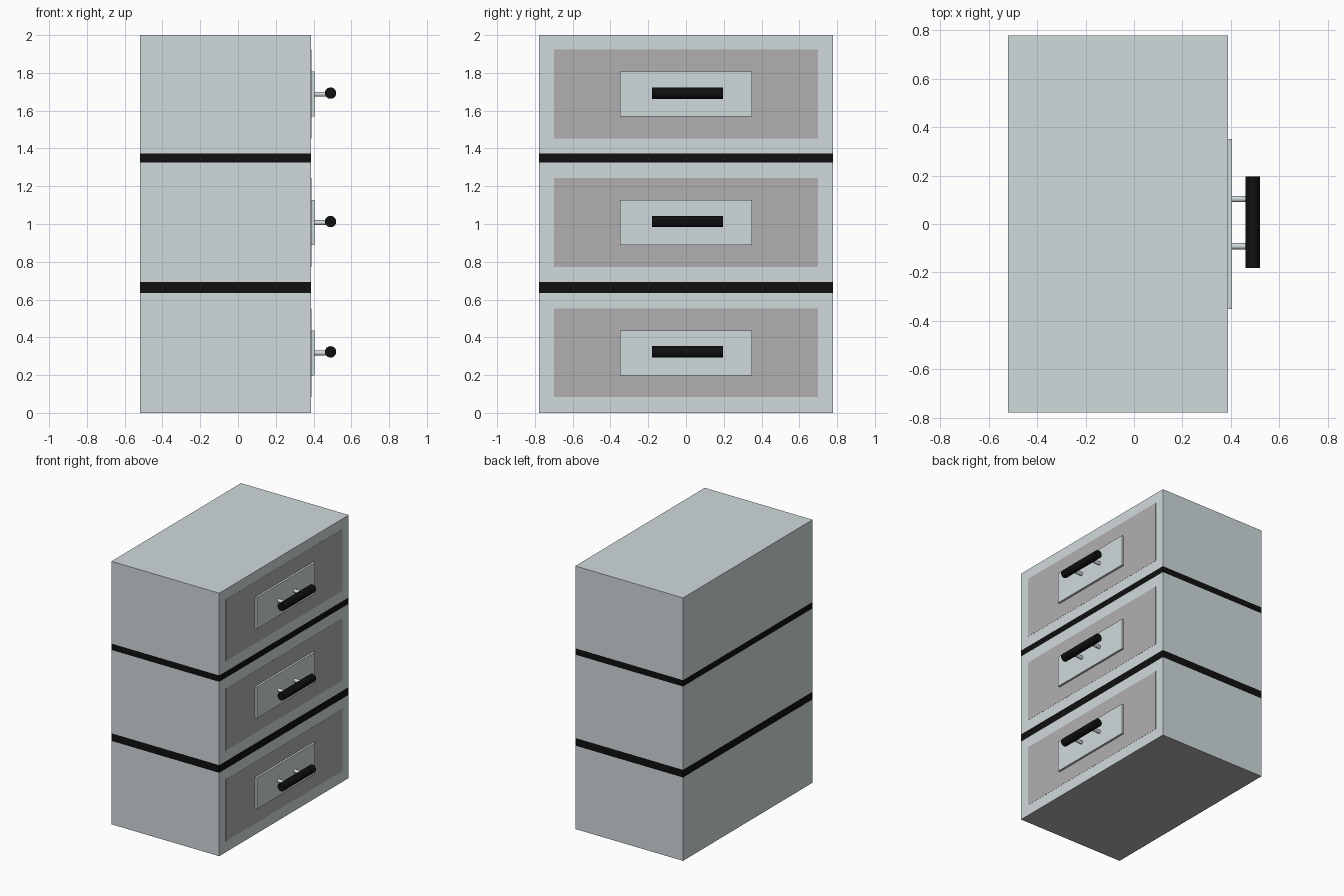
import bpy
from math import pi

if "Cube" in bpy.data.objects:
    bpy.data.objects.remove(bpy.data.objects["Cube"])


def material(name, rgb):
    m = bpy.data.materials.new(name)
    m.diffuse_color = (*rgb, 1)
    m.use_nodes = True
    m.node_tree.nodes["Principled BSDF"].inputs["Base Color"].default_value = m.diffuse_color
    return m


STEEL = material("pale_steel", (0.63, 0.70, 0.72))
GREY = material("warm_grey", (0.44, 0.43, 0.43))
BLACK = material("black", (0.005, 0.005, 0.005))


def box(name, lo, hi, mat):
    bpy.ops.mesh.primitive_cube_add(size=1, location=[(a + b) / 2 for a, b in zip(lo, hi)])
    ob = bpy.context.object
    ob.name = name
    ob.scale = [b - a for a, b in zip(lo, hi)]
    bpy.ops.object.transform_apply(location=False, rotation=False, scale=True)
    ob.data.materials.append(mat)
    return ob


def rod(name, centre, radius, length, rotation, mat):
    bpy.ops.mesh.primitive_cylinder_add(vertices=32, radius=radius, depth=length,
                                        location=centre, rotation=rotation)
    ob = bpy.context.object
    ob.name = name
    ob.data.materials.append(mat)
    bpy.ops.object.shade_smooth_by_angle()
    return ob


X0, X1, Y = -0.52, 0.387, 0.778

# Stacked cabinet sections and the black bands flush between them
levels = [0, 0.634, 0.692, 1.326, 1.374, 2.0]
names = ["lower_section", "lower_band", "middle_section", "upper_band", "upper_section"]
for i, name in enumerate(names):
    section = box(name, (X0, -Y, levels[i]), (X1, Y, levels[i + 1]), BLACK if i % 2 else STEEL)
    if i == 0:
        # Darker underside
        section.data.materials.append(GREY)
        for face in section.data.polygons:
            if face.normal.z < -0.9:
                face.material_index = 1

# Drawer panel, handle plate, two posts and a round bar on each section
for label, z in (("lower", 0.323), ("middle", 1.013), ("upper", 1.693)):
    box(label + "_drawer_panel", (X1 - 0.02, -0.70, z - 0.24), (X1 + 0.001, 0.70, z + 0.23), GREY)
    box(label + "_handle_plate", (X1 - 0.01, -0.35, z - 0.125), (0.404, 0.35, z + 0.114), STEEL)
    for side, y in (("left", -0.092), ("right", 0.103)):
        rod(f"{label}_{side}_handle_post", (0.44, y, z - 0.006), 0.013, 0.09, (0, pi / 2, 0), STEEL)
    rod(label + "_handle_bar", (0.49, 0.007, z), 0.03, 0.376, (pi / 2, 0, 0), BLACK)
